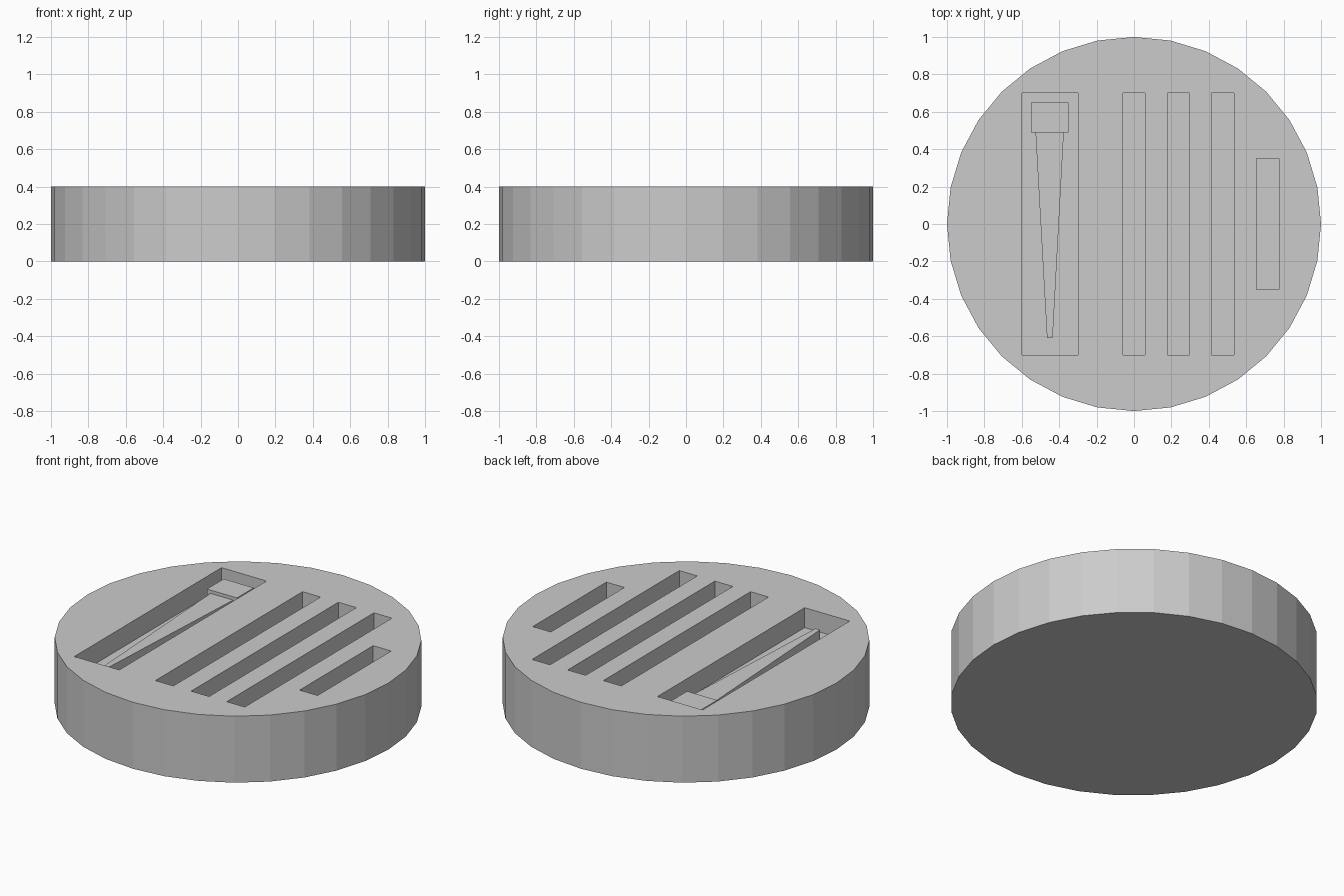
import bpy, bmesh, math

if "Cube" in bpy.data.objects:
    bpy.data.objects.remove(bpy.data.objects["Cube"])

TOP, FLOOR = 0.4, 0.28


def prism(name, outline, z0, z1):
    """Extrude a counter-clockwise xy outline from z0 to z1."""
    bm = bmesh.new()
    base = bm.faces.new([bm.verts.new((x, y, z0)) for x, y in outline])
    ext = bmesh.ops.extrude_face_region(bm, geom=[base], use_keep_orig=True)
    verts = [g for g in ext["geom"] if isinstance(g, bmesh.types.BMVert)]
    bmesh.ops.translate(bm, verts=verts, vec=(0, 0, z1 - z0))
    bmesh.ops.recalc_face_normals(bm, faces=bm.faces)
    mesh = bpy.data.meshes.new(name)
    bm.to_mesh(mesh)
    bm.free()
    obj = bpy.data.objects.new(name, mesh)
    bpy.context.collection.objects.link(obj)
    return obj


def rect(x0, x1, y0, y1):
    return [(x0, y0), (x1, y0), (x1, y1), (x0, y1)]


# Round base
circle = [(math.cos(a), math.sin(a)) for a in (math.tau * i / 32 for i in range(32))]
base = prism("round_base", circle, 0, TOP)

# Wide recess, three long slots and one short slot
recesses = [rect(-0.6, -0.3, -0.7, 0.7), rect(0.655, 0.775, -0.35, 0.35)]
recesses += [rect(x - 0.06, x + 0.06, -0.7, 0.7) for x in (0, 0.238, 0.475)]
for i, outline in enumerate(recesses):
    cutter = prism(f"recess_cutter_{i + 1}", outline, FLOOR, TOP + 0.2)
    cutter.hide_render = True
    cutter.hide_set(True)
    cut = base.modifiers.new(f"recess_{i + 1}", "BOOLEAN")
    cut.operation = "DIFFERENCE"
    cut.solver = "EXACT"
    cut.object = cutter

# Tapered pointer and its block head, lying in the wide recess
prism("tapered_pointer", [(-0.465, -0.61), (-0.435, -0.61), (-0.375, 0.5), (-0.527, 0.5)], FLOOR, 0.345)
prism("pointer_head", rect(-0.55, -0.35, 0.49, 0.65), FLOOR, 0.365)
